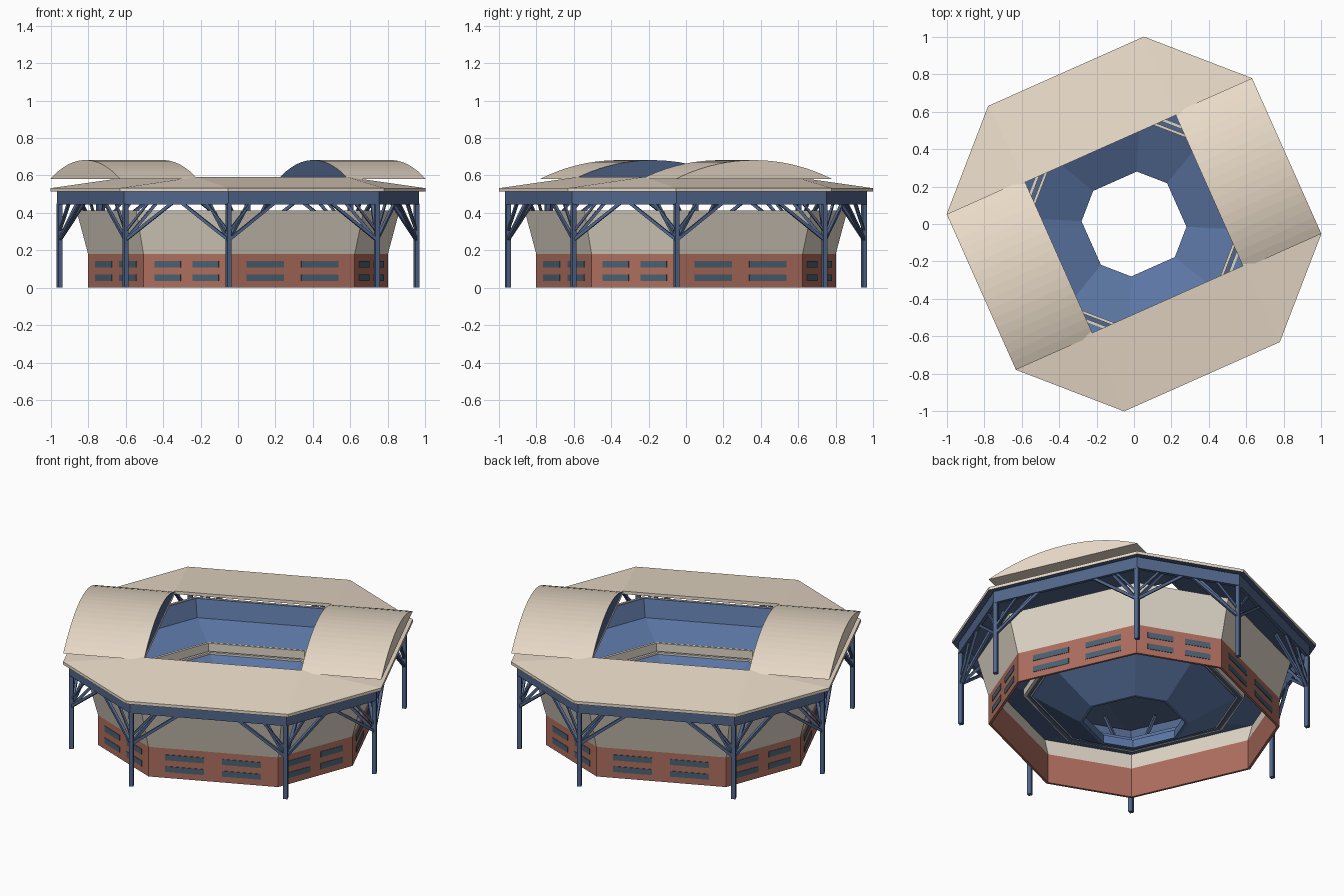
import bpy, bmesh
from math import radians, sqrt, asin, sin, cos
from mathutils import Vector

if "Cube" in bpy.data.objects:
    bpy.data.objects.remove(bpy.data.objects["Cube"])

TURN = radians(24)          # the whole stadium is turned on the plan
A, B = 0.893, 0.455         # octagon: half width, half long side
OCT = [(A, -B), (A, B), (B, A), (-B, A), (-A, B), (-A, -B), (-B, -A), (B, -A)]
HOLE = 0.44                 # half width of the square roof opening


def material(name, rgb):
    m = bpy.data.materials.new(name)
    m.diffuse_color = (*rgb, 1)
    m.use_nodes = True
    m.node_tree.nodes["Principled BSDF"].inputs["Base Color"].default_value = m.diffuse_color
    return m


BEIGE = material("beige panel", (0.82, 0.71, 0.58))
STONE = material("pale wall", (0.74, 0.67, 0.57))
BRICK = material("brick", (0.42, 0.155, 0.11))
BLUE = material("seat blue", (0.105, 0.18, 0.37))
STEEL = material("steel blue", (0.085, 0.135, 0.26))
GLASS = material("window glass", (0.07, 0.12, 0.17))


def make(name, verts, faces, mats, pick=None):
    me = bpy.data.meshes.new(name)
    me.from_pydata([tuple(v) for v in verts], [], faces)
    for m in mats:
        me.materials.append(m)
    bm = bmesh.new()
    bm.from_mesh(me)
    bmesh.ops.recalc_face_normals(bm, faces=bm.faces[:])
    if pick:
        for f in bm.faces:
            f.material_index = pick(f)
    bm.to_mesh(me)
    bm.free()
    ob = bpy.data.objects.new(name, me)
    ob.rotation_euler.z = TURN
    bpy.context.collection.objects.link(ob)
    return ob


def ring(name, profile, mat):
    """Closed (scale, z) profile swept round the octagon."""
    n = len(profile)
    verts = [(x * s, y * s, z) for x, y in OCT for s, z in profile]
    faces = [(i * n + j, (i + 1) % 8 * n + j, (i + 1) % 8 * n + (j + 1) % n, i * n + (j + 1) % n)
             for i in range(8) for j in range(n)]
    return make(name, verts, faces, [mat])


def bars(name, segments, mat):
    """Square bars; each segment is (start, end, half width)."""
    verts, faces = [], []
    for a, b, w in segments:
        a, b = Vector(a), Vector(b)
        d = (b - a).normalized()
        side = d.cross(Vector((0, 0, 1)))
        side = Vector((1, 0, 0)) if side.length < 1e-4 else side.normalized()
        up = side.cross(d)
        k = len(verts)
        for p in (a, b):
            verts += [p + side * w * i + up * w * j for i, j in ((-1, -1), (1, -1), (1, 1), (-1, 1))]
        faces += [(k, k + 1, k + 2, k + 3), (k + 4, k + 5, k + 6, k + 7)]
        faces += [(k + i, k + (i + 1) % 4, k + 4 + (i + 1) % 4, k + 4 + i) for i in range(4)]
    return make(name, verts, faces, [mat])


# Outer walls
ring("brick_base", [(.785, 0), (.80, 0), (.80, .18), (.785, .18)], BRICK)
ring("flared_wall", [(.785, .18), (.80, .18), (.862, .412), (.85, .412)], STONE)

# Seating bowl: lower tier, upper tier, pale lips between them
ring("lower_seats", [(.28, .02), (.28, .07), (.56, .20), (.56, .18), (.30, .02)], BLUE)
ring("lower_seat_lip", [(.556, .185), (.556, .21), (.572, .21), (.572, .185)], STONE)
ring("walkway", [(.572, .18), (.572, .19), (.60, .19), (.60, .18)], STEEL)
ring("upper_seat_lip", [(.592, .18), (.592, .25), (.608, .25), (.608, .18)], STONE)
ring("upper_seats", [(.605, .22), (.605, .242), (.815, .305), (.842, .41), (.851, .41),
                     (.828, .29)], BLUE)

# Windows: two columns and two rows on each brick face
verts, faces = [], []
for i in range(8):
    p, q = Vector(OCT[i]) * .8, Vector(OCT[(i + 1) % 8]) * .8
    out = (p + q).normalized() * .003
    for f in (.13, .57):
        for z in (.037, .108):
            k = len(verts)
            for o in (-out, out):
                for t, h in ((f, z), (f + .3, z), (f + .3, z + .034), (f, z + .034)):
                    verts.append((*(p.lerp(q, t) + o), h))
            faces += [(k, k + 1, k + 2, k + 3), (k + 4, k + 5, k + 6, k + 7)]
            faces += [(k + j, k + (j + 1) % 4, k + 4 + (j + 1) % 4, k + 4 + j) for j in range(4)]
make("windows", verts, faces, [GLASS])

# Posts with branching struts under the ring beam
posts, struts = [], []
for i in range(8):
    p = Vector(OCT[i]) * .952
    posts.append(((*p, 0), (*p, .45), .012))
    foot = (*p, .255)
    for n in (OCT[i - 1], OCT[(i + 1) % 8]):
        along = (Vector(n) * .952 - p).normalized()
        inward = (along - p.normalized() * .75).normalized()
        struts.append((foot, (*(p + along * .27), .455), .008))
        struts.append((foot, (*(p + inward * .22), .515), .008))
        struts.append(((*p, .30), (*(p + along * .13), .455), .006))
bars("posts", posts, STEEL)
bars("struts", struts, STEEL)
ring("ring_beam", [(.945, .445), (.966, .445), (.966, .515), (.945, .515)], STEEL)

# Roof: octagonal eave rising to a square opening, dark underneath
SQ = [(HOLE * (1 if x > 0 else -1), HOLE * (1 if y > 0 else -1)) for x, y in OCT]
verts, faces = [], []
for dz in (0, -.018):
    verts += [(x, y, .532 + dz) for x, y in OCT]
    verts += [(SQ[i][0], SQ[i][1], .592 + dz) for i in (1, 3, 5, 7)]
for k in (0, 12):
    for s in range(4):          # long panel, then corner triangle
        o, inner = 2 * s, k + 8 + s
        prev = k + 8 + (s - 1) % 4
        faces.append((k + o, k + o + 1, inner, prev))
        faces.append((k + o + 1, k + (o + 2) % 8, inner))
faces += [(i, (i + 1) % 8, 12 + (i + 1) % 8, 12 + i) for i in range(8)]
faces += [(8 + i, 8 + (i + 1) % 4, 20 + (i + 1) % 4, 20 + i) for i in range(4)]
make("roof", verts, faces, [BEIGE, STEEL], lambda f: 1 if f.normal.z < -.5 else 0)

# Two barrel vaults over opposite sides of the roof
STEPS, SAG, BASE = 18, .10, .582
R = (B * B + SAG * SAG) / (2 * SAG)
HALF = asin(B / R)
arc = [(R * sin(t), BASE + SAG - R + R * cos(t))
       for t in (HALF * (2 * i / STEPS - 1) for i in range(STEPS + 1))]
n = len(arc)
for side, label in ((1, "right"), (-1, "left")):
    verts = [(side * x, y, z) for x in (HOLE, A) for y, z in arc]
    faces = [(i, (i + 1) % n, n + (i + 1) % n, n + i) for i in range(n)]
    faces += [tuple(range(n)), tuple(range(n, 2 * n))]
    make(label + "_barrel_roof", verts, faces, [BEIGE, STEEL],
         lambda f, s=side: 1 if f.normal.x * s < -.9 else 0)
